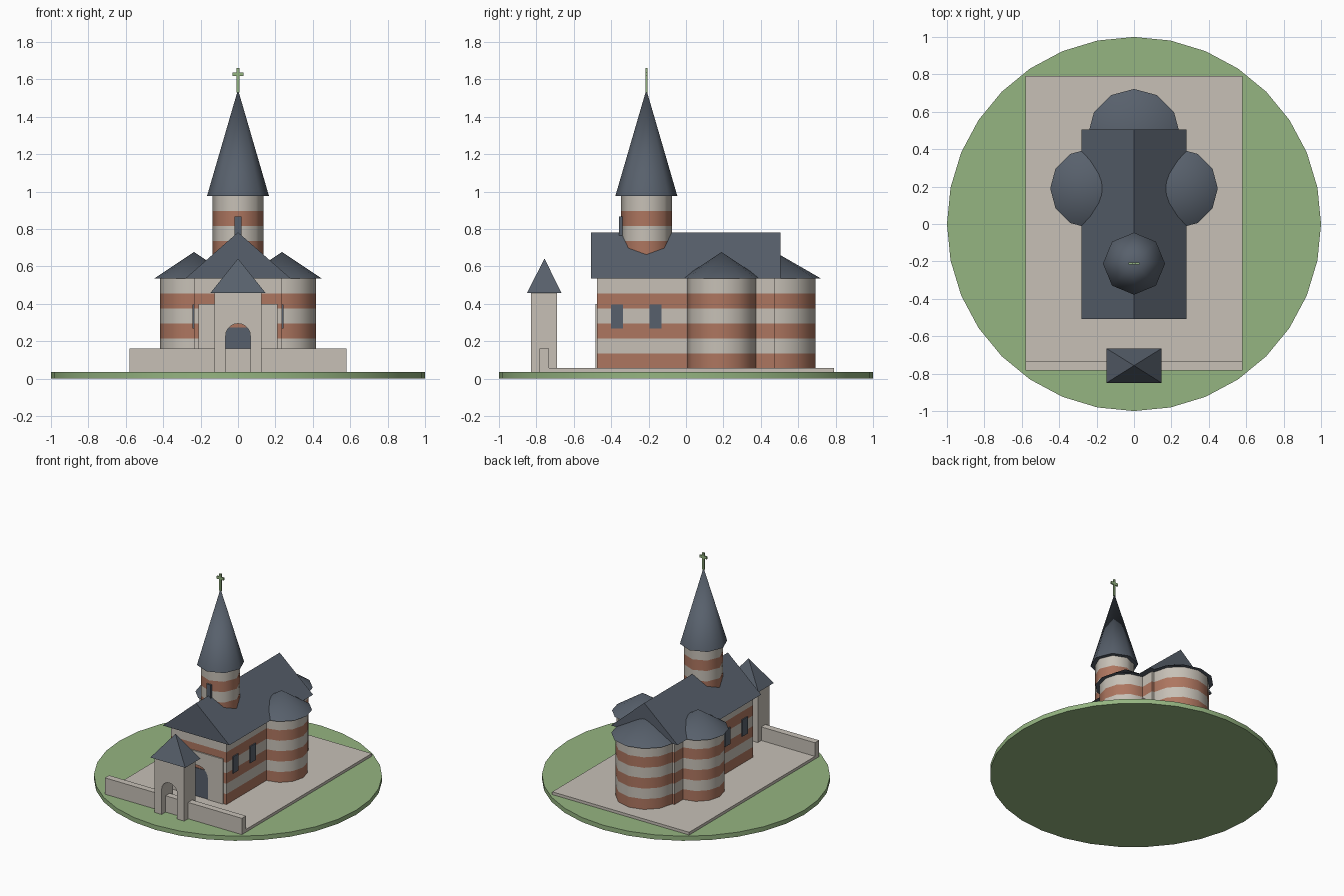
import bpy, bmesh
from math import sin, cos, pi, radians

cube = bpy.data.objects.get("Cube")
if cube:
    bpy.data.objects.remove(cube)


def material(name, rgb):
    m = bpy.data.materials.new(name)
    m.use_nodes = True
    m.diffuse_color = (*rgb, 1)
    m.node_tree.nodes["Principled BSDF"].inputs["Base Color"].default_value = (*rgb, 1)
    return m


STONE = material("pale stone", (0.57, 0.53, 0.47))
BRICK = material("red brick", (0.42, 0.18, 0.115))
SLATE = material("grey slate", (0.097, 0.118, 0.15))
GRASS = material("grass green", (0.30, 0.46, 0.22))


def finish(name, bm, mats, smooth=0):
    bmesh.ops.recalc_face_normals(bm, faces=bm.faces)
    mesh = bpy.data.meshes.new(name)
    bm.to_mesh(mesh)
    bm.free()
    for m in mats:
        mesh.materials.append(m)
    ob = bpy.data.objects.new(name, mesh)
    bpy.context.collection.objects.link(ob)
    if smooth:
        bpy.ops.object.select_all(action="DESELECT")
        ob.select_set(True)
        bpy.context.view_layer.objects.active = ob
        bpy.ops.object.shade_smooth_by_angle(angle=radians(smooth))
    return ob


def circle(x, y, r, n):
    return [(x + r * cos(2 * pi * i / n), y + r * sin(2 * pi * i / n)) for i in range(n)]


def rect(x0, x1, y0, y1):
    return [(x0, y0), (x1, y0), (x1, y1), (x0, y1)]


def tower_of_bands(name, outline, z0, step, count, mats, smooth=0):
    """Stack an outline in equal bands, cycling through the materials."""
    bm = bmesh.new()
    rings = [[bm.verts.new((x, y, z0 + step * k)) for x, y in outline] for k in range(count + 1)]
    n = len(outline)
    bm.faces.new(rings[0])
    bm.faces.new(rings[-1])
    for k in range(count):
        for i in range(n):
            j = (i + 1) % n
            f = bm.faces.new((rings[k][i], rings[k][j], rings[k + 1][j], rings[k + 1][i]))
            f.material_index = k % len(mats)
    return finish(name, bm, mats, smooth)


def box(name, mat, x0, x1, y0, y1, z0, z1):
    return tower_of_bands(name, rect(x0, x1, y0, y1), z0, z1 - z0, 1, [mat])


def spire(name, outline, apex, z, mat, smooth=0):
    """Pointed roof from an outline at height z to an apex."""
    bm = bmesh.new()
    base = [bm.verts.new((x, y, z)) for x, y in outline]
    top = bm.verts.new(apex)
    bm.faces.new(base)
    for a, b in zip(base, base[1:] + base[:1]):
        bm.faces.new((a, b, top))
    return finish(name, bm, [mat], smooth)


def front_profile(name, pts, y0, y1, mat):
    """Extrude an x-z outline from y0 to y1."""
    bm = bmesh.new()
    face = bm.faces.new([bm.verts.new((x, y0, z)) for x, z in pts])
    ext = bmesh.ops.extrude_face_region(bm, geom=[face])
    for v in ext["geom"]:
        if isinstance(v, bmesh.types.BMVert):
            v.co.y = y1
    return finish(name, bm, [mat])


def archway(half, top, r, spring, base):
    arch = [(-r * cos(pi * i / 10), spring + r * sin(pi * i / 10)) for i in range(11)]
    return [(-half, base), (-r, base), *arch, (r, base), (half, base), (half, top), (-half, top)]


# Grounds
tower_of_bands("lawn", circle(0, 0, 1, 32), 0, 0.035, 1, [GRASS], 30)
box("pavement", STONE, -0.58, 0.58, -0.78, 0.79, 0.035, 0.056)
box("front_wall", STONE, -0.58, 0.58, -0.782, -0.732, 0.035, 0.16)

# Gatehouse
front_profile("gatehouse", archway(0.125, 0.46, 0.066, 0.228, 0.035), -0.83, -0.69, STONE)
spire("gatehouse_roof", rect(-0.148, 0.148, -0.85, -0.665), (0, -0.757, 0.642), 0.457, SLATE)

# Nave with its gable roof
BANDS = [BRICK, STONE]
EAVE = 0.535
tower_of_bands("nave", rect(-0.235, 0.235, -0.475, 0.475), 0.055, 0.08, 6, BANDS)
front_profile("nave_roof", [(-0.282, EAVE), (0.282, EAVE), (0, 0.782)], -0.507, 0.505, SLATE)

# Entrance
front_profile("portal", archway(0.21, 0.4, 0.085, 0.212, 0.055), -0.484, -0.474, STONE)
box("door", SLATE, -0.085, 0.085, -0.479, -0.474, 0.055, 0.272)

# Round apse and side chapels
for name, x, y, r in (("apse", 0, 0.475, 0.217),
                      ("left_chapel", 0.235, 0.19, 0.183),
                      ("right_chapel", -0.235, 0.19, 0.183)):
    tower_of_bands(name, circle(x, y, r, 12), 0.055, 0.08, 6, BANDS, 35)
    spire(name + "_roof", circle(x, y, r + 0.03, 12), (x, y, 0.677), EAVE, SLATE, 35)

# Side windows
for side, sx in (("left", 1), ("right", -1)):
    for label, y in (("front", -0.37), ("rear", -0.162)):
        x0, x1 = sorted((sx * 0.23, sx * 0.243))
        box(f"{side}_{label}_window", SLATE, x0, x1, y - 0.032, y + 0.032, 0.268, 0.396)

# Bell tower
TY = -0.212
tower_of_bands("bell_tower", circle(0, TY, 0.136, 8), 0.495, 0.08, 6, [BRICK, STONE], 50)
spire("bell_tower_roof", circle(0, TY, 0.166, 8), (0, TY, 1.545), 0.975, SLATE, 50)
box("bell_tower_window", SLATE, -0.019, 0.019, -0.357, -0.33, 0.765, 0.867)

# Cross
box("cross_post", GRASS, -0.008, 0.008, TY - 0.005, TY + 0.005, 1.53, 1.66)
box("cross_arm", GRASS, -0.03, 0.03, TY - 0.005, TY + 0.005, 1.617, 1.637)
